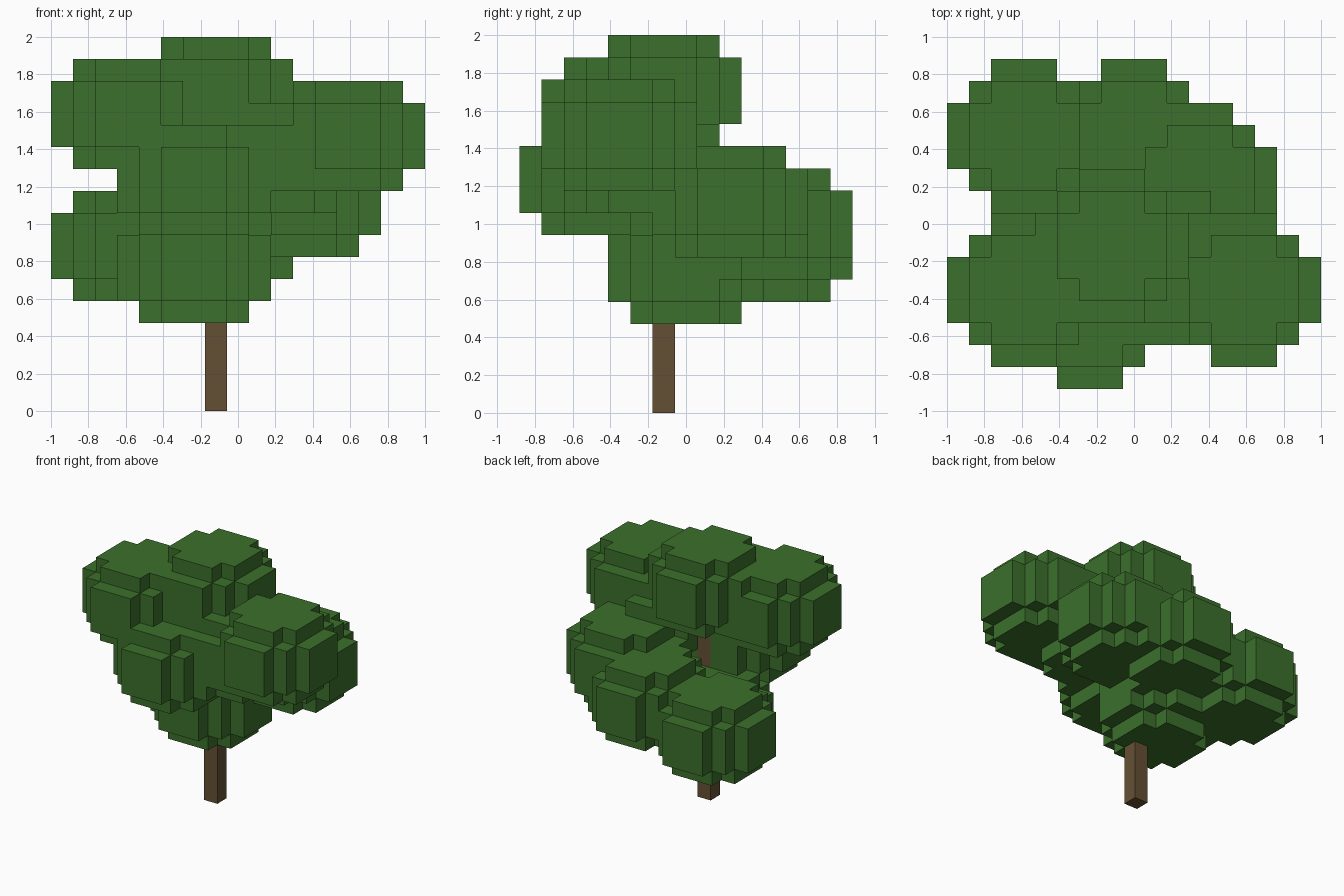
import bpy, bmesh, math
from mathutils import Vector

old = bpy.data.objects.get("Cube")
if old:
    bpy.data.objects.remove(old, do_unlink=True)

S = 2 / 17                      # size of one block
CENTRE = Vector((8.5, 7.5, 0))  # block coordinates of the model's origin


def material(name, colour):
    mat = bpy.data.materials.new(name)
    mat.use_nodes = True
    mat.diffuse_color = colour
    bsdf = mat.node_tree.nodes["Principled BSDF"]
    bsdf.inputs["Base Color"].default_value = colour
    bsdf.inputs["Roughness"].default_value = 0.9
    return mat


def clump(x, y, z):
    """Squashed ball of blocks, 7 wide and 5 tall, from its lowest corner."""
    cells = set()
    for k in range(5):
        r = 2 if k in (0, 4) else 3
        limit = r + r - 1 if r == 2 else 4
        for i in range(-r, r + 1):
            for j in range(-r, r + 1):
                if abs(i) + abs(j) <= limit:
                    cells.add((x + 3 + i, y + 3 + j, z + k))
    return cells


def block_object(name, cells, neighbours, mat):
    """Skin a set of blocks, leaving out faces that touch other blocks."""
    bm = bmesh.new()
    solid = cells | neighbours
    for cell in sorted(cells):
        for axis in range(3):
            for side in (0, 1):
                near = list(cell)
                near[axis] += 2 * side - 1
                if tuple(near) in solid:
                    continue
                u, v = (axis + 1) % 3, (axis + 2) % 3
                ring = []
                for a, b in ((0, 0), (1, 0), (1, 1), (0, 1)):
                    p = Vector(cell)
                    p[axis] += side
                    p[u] += a
                    p[v] += b
                    ring.append(bm.verts.new((p - CENTRE) * S))
                bm.faces.new(ring if side else ring[::-1])
    bmesh.ops.remove_doubles(bm, verts=bm.verts, dist=S / 100)
    bmesh.ops.dissolve_limit(bm, angle_limit=math.radians(1),
                             verts=bm.verts, edges=bm.edges)
    mesh = bpy.data.meshes.new(name)
    bm.to_mesh(mesh)
    bm.free()
    mesh.materials.append(mat)
    obj = bpy.data.objects.new(name, mesh)
    bpy.context.collection.objects.link(obj)
    return obj


# Straight trunk reaching up into the crown
trunk = {(7, 6, z) for z in range(14)}

# Leaf clumps, lowest to highest
corners = [
    (3, 4, 4),    # lowest, around the trunk
    (0, 8, 5),    # back right
    (5, 8, 6),    # back middle
    (8, 6, 7),    # back left
    (3, 0, 8),    # front middle
    (7, 2, 9),    # inner left
    (10, 1, 10),  # front left
    (0, 1, 11),   # front right
    (4, 3, 12),   # crown top
]
leaves = set().union(*(clump(*c) for c in corners)) - trunk

block_object("trunk", trunk, leaves, material("bark brown", (0.13, 0.08, 0.034, 1)))
block_object("foliage", leaves, trunk, material("leaf green", (0.044, 0.162, 0.025, 1)))
